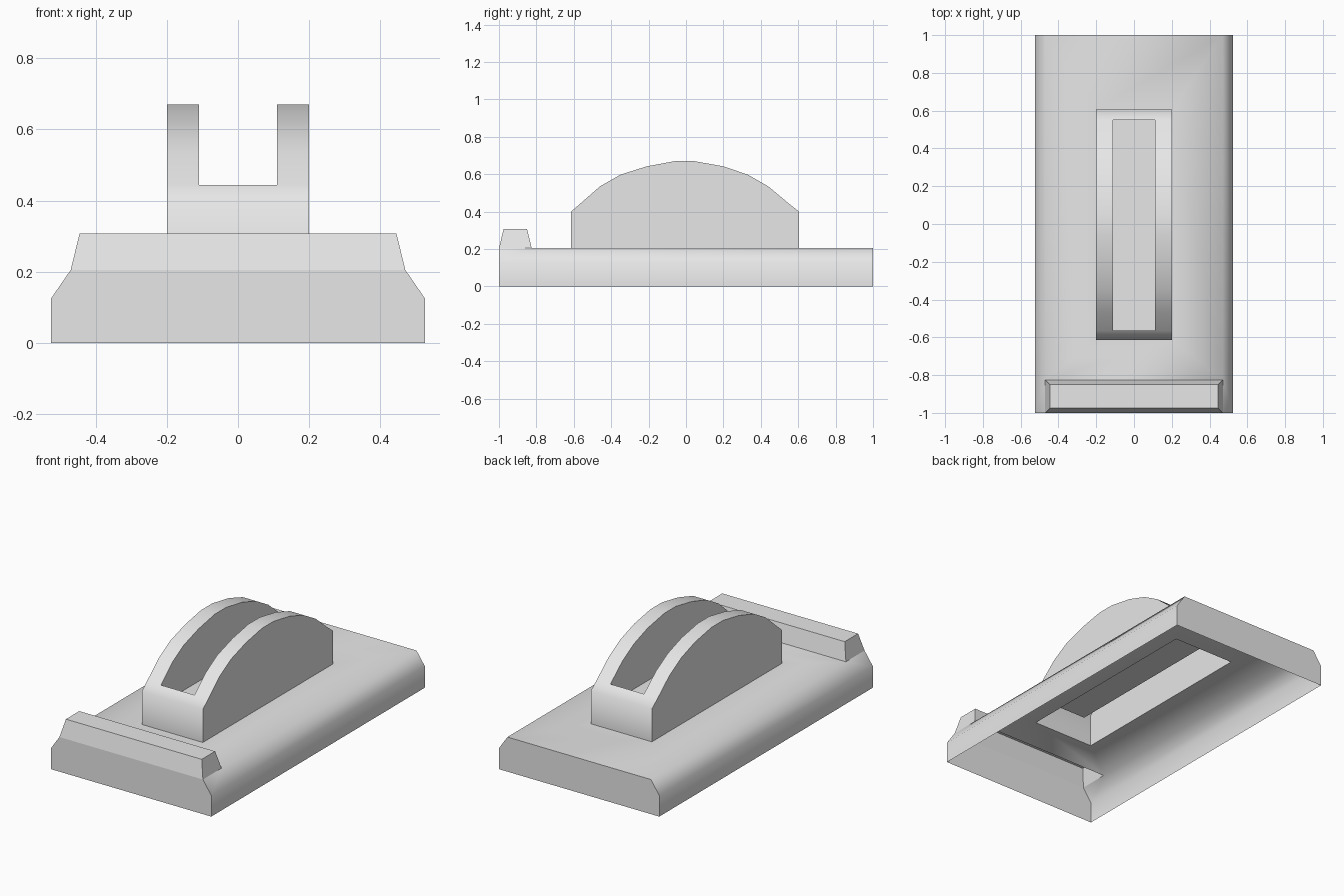
import bpy, bmesh, math

cube = bpy.data.objects.get("Cube")
if cube:
    bpy.data.objects.remove(cube, do_unlink=True)

grey = bpy.data.materials.new("plain_grey")
grey.use_nodes = True
COLOUR = (0.8, 0.8, 0.8, 1)
grey.diffuse_color = COLOUR
grey.node_tree.nodes["Principled BSDF"].inputs["Base Color"].default_value = COLOUR


def make_shell(name, faces):
    """Weld a list of point loops into one open sheet object."""
    bm = bmesh.new()
    for loop in faces:
        bm.faces.new([bm.verts.new(p) for p in loop])
    bmesh.ops.remove_doubles(bm, verts=bm.verts[:], dist=0.0005)
    bmesh.ops.recalc_face_normals(bm, faces=bm.faces[:])
    mesh = bpy.data.meshes.new(name)
    bm.to_mesh(mesh)
    bm.free()
    mesh.materials.append(grey)
    obj = bpy.data.objects.new(name, mesh)
    bpy.context.collection.objects.link(obj)
    bpy.ops.object.select_all(action='DESELECT')
    obj.select_set(True)
    bpy.context.view_layer.objects.active = obj
    bpy.ops.object.shade_smooth_by_angle(angle=math.radians(62))
    return obj


def rect(hx, y0, y1, z):
    return [(-hx, y0, z), (hx, y0, z), (hx, y1, z), (-hx, y1, z)]


def bridge(a, b):
    """Quads between two closed loops of equal length."""
    n = len(a)
    return [[a[i], a[(i + 1) % n], b[(i + 1) % n], b[i]] for i in range(n)]


DECK = 0.205
FRONT, RIDGE_BACK, BACK = -1, -0.825, 1
FIN_X, SLOT_X, SLOT_FLOOR = 0.2, 0.11, 0.33

# Fin outline from front to back, split where the slot begins and ends
arc = [(-0.615, 0.4), (-0.565, 0.443), (-0.46, 0.535), (-0.35, 0.598),
       (-0.21, 0.642), (-0.06, 0.67), (0.045, 0.67), (0.2, 0.642),
       (0.33, 0.598), (0.44, 0.535), (0.55, 0.443), (0.605, 0.4)]
fin_front, fin_back = arc[0][0], arc[-1][0]

# Hollow base: bevelled sides, end walls and a deck open under the fin
side = [(0.525, 0), (0.525, 0.125), (0.47, DECK)]
faces = []
for s in (-1, 1):
    for (x0, z0), (x1, z1) in zip(side, side[1:]):
        for y0, y1 in ((FRONT, RIDGE_BACK), (RIDGE_BACK, BACK)):
            faces.append([(s * x0, y0, z0), (s * x0, y1, z0),
                          (s * x1, y1, z1), (s * x1, y0, z1)])
for y in (FRONT, BACK):
    faces.append([(x, y, z) for x, z in side] +
                 [(-x, y, z) for x, z in reversed(side)])
faces += bridge(rect(0.47, RIDGE_BACK, BACK, DECK),
                rect(FIN_X, fin_front, fin_back, DECK))
make_shell("base", faces)

# Hollow tapered ridge across the front
top = rect(0.445, -0.975, -0.85, 0.308)
make_shell("front_ridge", bridge(rect(0.47, FRONT, RIDGE_BACK, DECK), top) + [top])

# Hollow arched fin with a sunken slot along its middle
faces = []
inner = arc[1:-1]
for s in (-1, 1):
    ox, ix = s * FIN_X, s * SLOT_X
    faces.append([(ox, fin_front, DECK)] + [(ox, y, z) for y, z in arc] +
                 [(ox, fin_back, DECK)])
    faces.append([(ix, inner[0][0], SLOT_FLOOR)] + [(ix, y, z) for y, z in inner] +
                 [(ix, inner[-1][0], SLOT_FLOOR)])
    for (y0, z0), (y1, z1) in zip(inner, inner[1:]):
        faces.append([(ox, y0, z0), (ix, y0, z0), (ix, y1, z1), (ox, y1, z1)])
for (ya, za), (yb, zb) in ((arc[0], arc[1]), (arc[-1], arc[-2])):
    faces.append([(-FIN_X, ya, DECK), (FIN_X, ya, DECK),
                  (FIN_X, ya, za), (-FIN_X, ya, za)])
    faces.append([(-FIN_X, ya, za), (FIN_X, ya, za), (FIN_X, yb, zb),
                  (SLOT_X, yb, zb), (-SLOT_X, yb, zb), (-FIN_X, yb, zb)])
    faces.append([(-SLOT_X, yb, SLOT_FLOOR), (SLOT_X, yb, SLOT_FLOOR),
                  (SLOT_X, yb, zb), (-SLOT_X, yb, zb)])
faces.append(rect(SLOT_X, inner[0][0], inner[-1][0], SLOT_FLOOR))
make_shell("slotted_fin", faces)
